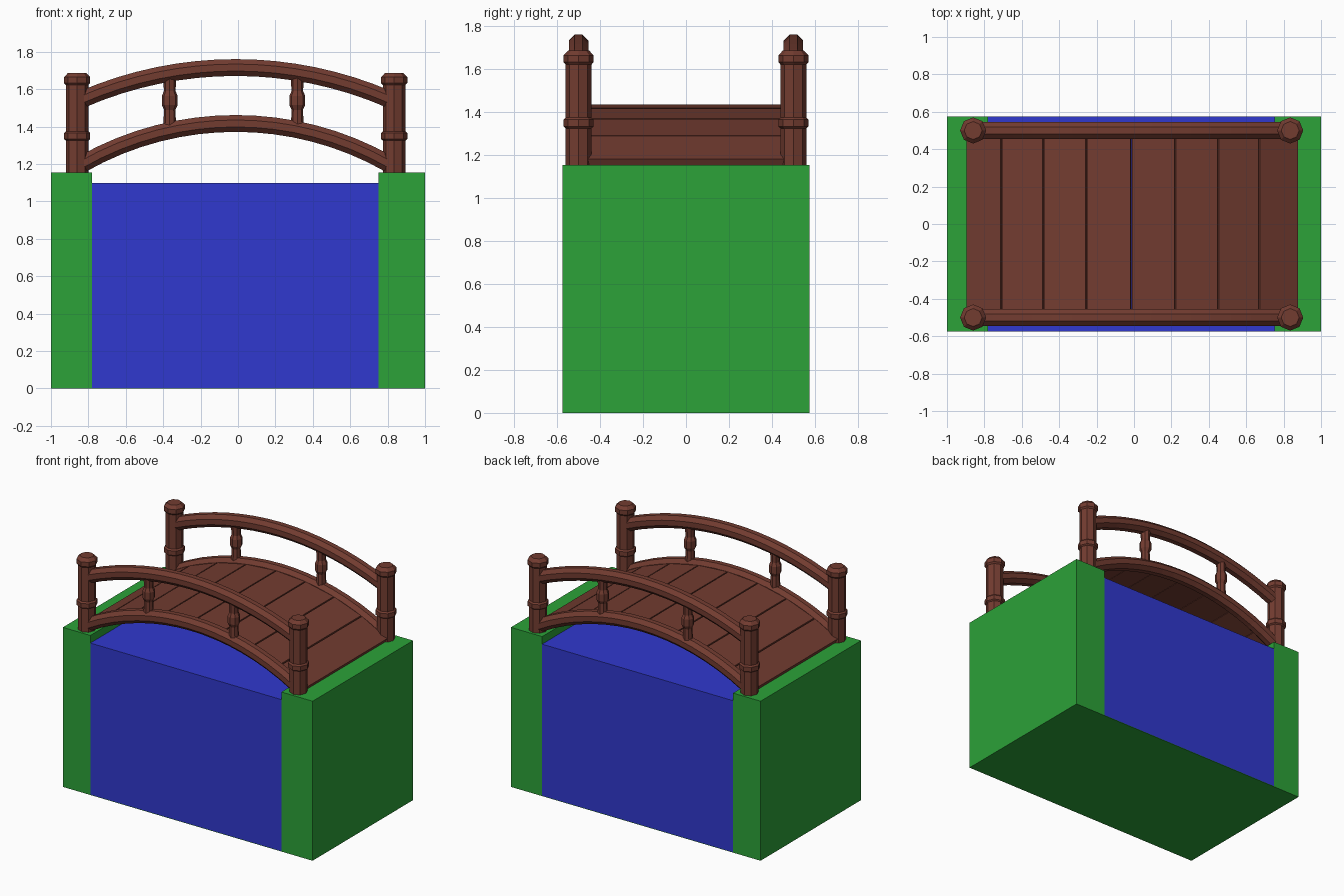
import bpy, bmesh
from math import cos, sin, pi, sqrt, atan2
from mathutils import Matrix, Vector

if "Cube" in bpy.data.objects:
    bpy.data.objects.remove(bpy.data.objects["Cube"])


def material(name, rgb):
    m = bpy.data.materials.new(name)
    m.diffuse_color = (*rgb, 1)
    m.use_nodes = True
    m.node_tree.nodes["Principled BSDF"].inputs["Base Color"].default_value = m.diffuse_color
    return m


WOOD = material("wood", (0.17, 0.045, 0.03))
GRASS = material("grass", (0.025, 0.36, 0.04))
WATER = material("water", (0.03, 0.04, 0.62))
MID = -0.0125          # bridge centre in x
SIDE = 0.5             # railing distance from the middle


def finish(name, bm, mat):
    bmesh.ops.recalc_face_normals(bm, faces=bm.faces)
    mesh = bpy.data.meshes.new(name)
    bm.to_mesh(mesh)
    bm.free()
    mesh.materials.append(mat)
    obj = bpy.data.objects.new(name, mesh)
    bpy.context.collection.objects.link(obj)
    return obj


def skin(name, rings, mat):
    """Join a row of closed rings into a capped solid."""
    bm = bmesh.new()
    rows = [[bm.verts.new(p) for p in ring] for ring in rings]
    n = len(rows[0])
    for a, b in zip(rows, rows[1:]):
        for i in range(n):
            j = (i + 1) % n
            bm.faces.new((a[i], a[j], b[j], b[i]))
    bm.faces.new(rows[0])
    bm.faces.new(rows[-1])
    return finish(name, bm, mat)


def turned(name, x, y, profile):
    """Eight-sided turned piece from (radius, z) pairs."""
    rings = [[(x + r * cos(k * pi / 4), y + r * sin(k * pi / 4), z) for k in range(8)]
             for r, z in profile]
    return skin(name, rings, WOOD)


def arch(peak, drop, half):
    """Circular arch: returns height and slope angle at x."""
    radius = (half * half + drop * drop) / (2 * drop)

    def at(x):
        dx = x - MID
        h = sqrt(radius * radius - dx * dx)
        return peak - radius + h, atan2(-dx, h)
    return at


def rail(name, y, at, half=0.83, segments=16):
    rings = []
    r = 0.045 / cos(pi / 8)
    for i in range(segments + 1):
        x = MID - half + 2 * half * i / segments
        z, slope = at(x)
        ring = []
        for k in range(8):
            a = pi / 8 + k * pi / 4
            up = r * sin(a)
            ring.append((x - up * sin(slope), y + r * cos(a), z + up * cos(slope)))
        rings.append(ring)
    return skin(name, rings, WOOD)


# Banks with a channel between them, one profile swept along y
bank = [(-1, 0), (1, 0), (1, 1.155), (0.75, 1.155), (0.75, 0.004),
        (-0.78, 0.004), (-0.78, 1.155), (-1, 1.155)]
skin("grass_banks", [[(x, y, z) for x, z in bank] for y in (-0.575, 0.575)], GRASS)

# Water block
water = [(-0.78, 0.004), (0.75, 0.004), (0.75, 1.10), (-0.78, 1.10)]
skin("water", [[(x, y, z) for x, z in water] for y in (-0.575, 0.575)], WATER)

# Deck planks following the arch
deck_at = arch(1.435, 0.202, 0.80)
cuts = [-0.90, -0.71, -0.485, -0.255, -0.015, 0.22, 0.45, 0.67, 0.88]
thick = 0.035
bm = bmesh.new()
for a, b in zip(cuts, cuts[1:]):
    a, b = a + 0.004, b - 0.004
    p, q = Vector((a, 0, deck_at(a)[0])), Vector((b, 0, deck_at(b)[0]))
    along = q - p
    tilt = Matrix.Rotation(-atan2(along.z, along.x), 4, 'Y')
    down = tilt @ Vector((0, 0, -thick / 2))
    bmesh.ops.create_cube(bm, size=1, matrix=Matrix.Translation((p + q) / 2 + down) @ tilt
                          @ Matrix.Diagonal((along.length, 2 * SIDE, thick, 1)))
finish("deck_planks", bm, WOOD)

# Railings on both sides
low_at = arch(1.417, 0.2, 0.79)
high_at = arch(1.716, 0.157, 0.79)
post = [(0.060, 1.155), (0.060, 1.325), (0.070, 1.333), (0.070, 1.365), (0.060, 1.375),
        (0.060, 1.622), (0.070, 1.633), (0.070, 1.665), (0.048, 1.688)]
for side, y in (("front", -SIDE), ("back", SIDE)):
    rail(side + "_lower_rail", y, low_at)
    rail(side + "_handrail", y, high_at)
    for end, x in (("left", -0.86), ("right", 0.835)):
        turned(f"{side}_{end}_post", x, y, post)
    for end, x in (("left", -0.365), ("right", 0.317)):
        lo, hi = low_at(x)[0], high_at(x)[0]
        turned(f"{side}_{end}_baluster", x, y,
               [(0.036, lo), (0.030, 1.49), (0.042, 1.515), (0.042, 1.565),
                (0.031, 1.59), (0.036, hi)])
